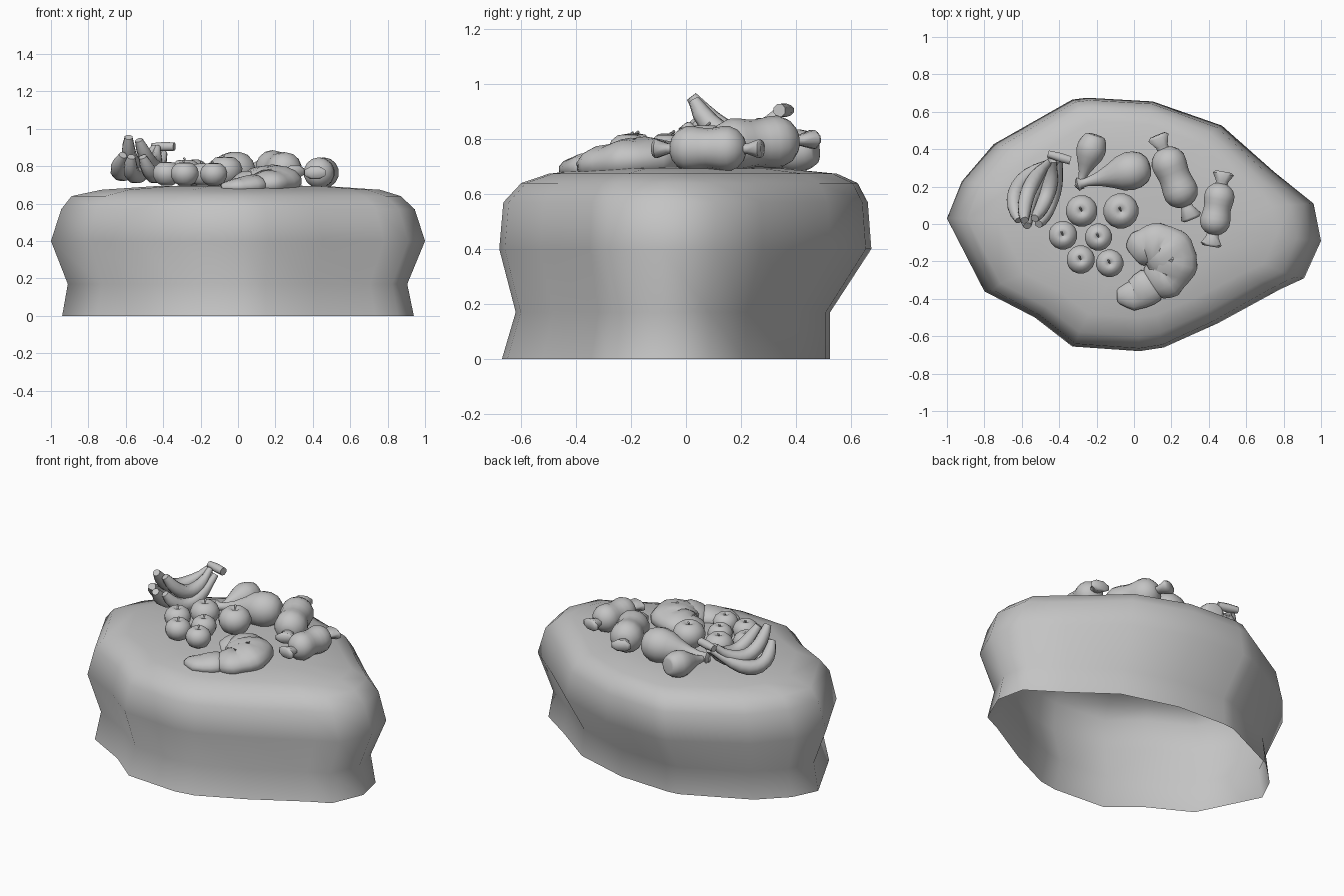
import bpy, bmesh, math
from mathutils import Vector

if "Cube" in bpy.data.objects:
    bpy.data.objects.remove(bpy.data.objects["Cube"])

grey = bpy.data.materials.new("stone grey")
grey.diffuse_color = (0.55, 0.55, 0.55, 1)
grey.use_nodes = True
grey.node_tree.nodes["Principled BSDF"].inputs["Base Color"].default_value = grey.diffuse_color


def finish(name, bm, angle=60):
    """Turn a bmesh into a smooth-shaded object."""
    bmesh.ops.recalc_face_normals(bm, faces=bm.faces)
    me = bpy.data.meshes.new(name)
    bm.to_mesh(me)
    bm.free()
    me.materials.append(grey)
    ob = bpy.data.objects.new(name, me)
    bpy.context.collection.objects.link(ob)
    bpy.ops.object.select_all(action='DESELECT')
    ob.select_set(True)
    bpy.context.view_layer.objects.active = ob
    bpy.ops.object.shade_smooth_by_angle(angle=math.radians(angle))
    return ob


def loft(bm, rings, cap_start=True, cap_end=True):
    """Skin a list of rings of points."""
    vs = [[bm.verts.new(p) for p in r] for r in rings]
    n = len(vs[0])
    for a, b in zip(vs, vs[1:]):
        for i in range(n):
            bm.faces.new((a[i], a[(i + 1) % n], b[(i + 1) % n], b[i]))
    if cap_start:
        bm.faces.new(vs[0])
    if cap_end:
        bm.faces.new(vs[-1])


def tube(name, pts, radii, sides=12, flat=1.0, axis=None):
    """Tube of varying radius along a path, or along one fixed axis."""
    pts = [Vector(p) for p in pts]
    rings = []
    for i, (p, r) in enumerate(zip(pts, radii)):
        t = axis or (pts[min(i + 1, len(pts) - 1)] - pts[max(i - 1, 0)])
        t = Vector(t).normalized()
        side = t.cross(Vector((0, 0, 1)))
        side = side.normalized() if side.length > 0.01 else Vector((1, 0, 0))
        up = side.cross(t)
        angs = [2 * math.pi * (k + .5) / sides for k in range(sides)]
        rings.append([p + side * r * math.cos(a) + up * r * flat * math.sin(a) for a in angs])
    bm = bmesh.new()
    loft(bm, rings)
    return finish(name, bm)


def along(a, b, name, profile, sides=14, flat=1.0):
    """Turned shape between two points from (fraction, radius) pairs."""
    a, b = Vector(a), Vector(b)
    return tube(name, [a.lerp(b, f) for f, _ in profile], [r for _, r in profile],
                sides, flat, axis=b - a)


# Rock: one outline, fitted to different extents at each height, open below
outline = [(-1, .03), (-.92, .23), (-.75, .43), (-.33, .67), (-.25, .68), (.1, .66),
           (.47, .53), (.75, .28), (.96, .11), (1, -.09), (.91, -.29), (.78, -.35),
           (.45, -.53), (.16, -.66), (.03, -.68), (-.33, -.655), (-.53, -.5), (-.8, -.36)]
levels = [(0, .94, .94, .67, .525), (.17, .91, .905, .62, .525), (.4, 1, 1, .68, .675),
          (.57, .945, .945, .665, .662), (.64, .89, .87, .6, .625),
          (.674, .73, .76, .5, .55), (.693, .45, .48, .34, .36), (.70, .1, .1, .08, .08)]
bm = bmesh.new()
loft(bm, [[(x * (x0 if x < 0 else x1), y / .68 * (y0 if y < 0 else y1), z) for x, y in outline]
          for z, x0, x1, y0, y1 in levels], cap_start=False)
finish("rock", bm, 80)

# Apples: dimpled turned body with a short leaning stem
apple = [(-.66, .12), (-.8, .4), (-.6, .75), (-.2, .97), (.15, 1), (.5, .86),
         (.76, .55), (.8, .32), (.7, .12), (.62, .02)]
for i, (x, y, r) in enumerate([(-.28, .07, .085), (-.07, .07, .095), (-.38, -.06, .077),
                               (-.19, -.07, .073), (-.285, -.19, .076), (-.13, -.21, .074)]):
    z = .698 + .8 * r
    tube(f"apple_{i}", [(x, y, z + h * r) for h, _ in apple], [w * r for _, w in apple],
         16, axis=(0, 0, 1))
    tube(f"apple_stem_{i}", [(x, y, z + .6 * r), (x - .002, y + .004, z + .78 * r),
                             (x - .008, y + .018, z + .9 * r)], [.004, .004, .006], 6)

# Bananas: blunt curved tubes that meet at one stalk
stalk = Vector((-.42, .34, .89))
hand = [((-.60, .20, .70), (-.585, .02, .955)), ((-.44, .15, .70), (-.53, .03, .94)),
        ((-.72, .22, .66), (-.615, .02, .86)), ((-.60, .13, .64), (-.57, -.01, .85)),
        ((-.43, .10, .64), (-.51, .0, .85))]
for i, (mid, tip) in enumerate(hand):
    mid, tip = Vector(mid), Vector(tip)
    start = stalk + Vector((.012 * (i - 2), 0, .01 if i < 2 else -.02))
    ts = [k / 10 for k in range(11)]
    tube(f"banana_{i}", [start * (1 - t) ** 2 + mid * 2 * t * (1 - t) + tip * t * t for t in ts],
         [.019, .024, .034, .041, .044, .044, .043, .042, .039, .034, .022], 8)
along((-.46, .375, .905), (-.34, .34, .905), "banana_stalk", [(0, .02), (.5, .026), (1, .024)], 8)

# Drumsticks: round meat tapering to a knobbed bone, the small one cut blunt
bone = [(.7, .36), (.85, .22), (.93, .24), (.97, .36), (1, .2)]
round_leg = [(0, .25), (.02, .5), (.08, .78), (.18, .96), (.28, 1), (.4, .9), (.55, .6)] + bone
blunt_leg = [(0, .5), (.015, .68), (.1, .86), (.2, .98), (.28, 1), (.4, .9), (.55, .62)] + bone
along((.085, .31, .785), (-.31, .21, .745), "large_drumstick", [(f, w * .105) for f, w in round_leg], 16)
along((-.205, .475, .765), (-.295, .19, .735), "small_drumstick", [(f, w * .08) for f, w in blunt_leg], 16)

# Wrapped sweets: waisted body with a flat flared wrapper at both ends
half = [(.16, .3), (.18, .55), (.23, .84), (.3, 1), (.37, 1), (.44, .94), (.5, .91)]
sweet = half + [(1 - f, w) for f, w in half[-2::-1]]
for i, (a, b, r) in enumerate([((.125, .475, .80), (.31, .025, .77), .095),
                               ((.48, .28, .765), (.41, -.12, .765), .082)]):
    along(a, b, f"sweet_{i}", [(f, w * r) for f, w in sweet], 14)
    for j, (s, e) in enumerate(((a, b), (b, a))):
        along(s, e, f"sweet_wrapper_{i}_{j}",
              [(0, .045), (.03, .062), (.13, .036), (.2, .034)], 8, .6)

# Croissant: crescent of overlapping rolls, each a step wider towards the middle
path = [(.0, -.17, .70), (.06, -.12, .72), (.15, -.115, .73), (.21, -.18, .725),
        (.18, -.27, .71), (.10, -.32, .70), (.01, -.38, .69), (-.09, -.385, .685)]
widths = [.07, .11, .13, .145, .13, .10, .09, .04]
pts, rad = [], []
for i in range(len(path) - 1):
    a, b = Vector(path[i]), Vector(path[i + 1])
    for t, s in ((0, .88), (.12, 1), (.5, 1.03), (.9, .97)):
        pts.append(a.lerp(b, t))
        rad.append(s * (widths[i] * (1 - t) + widths[i + 1] * t))
tube("croissant", pts + [path[-1]], rad + [.03], 14, flat=.58)
